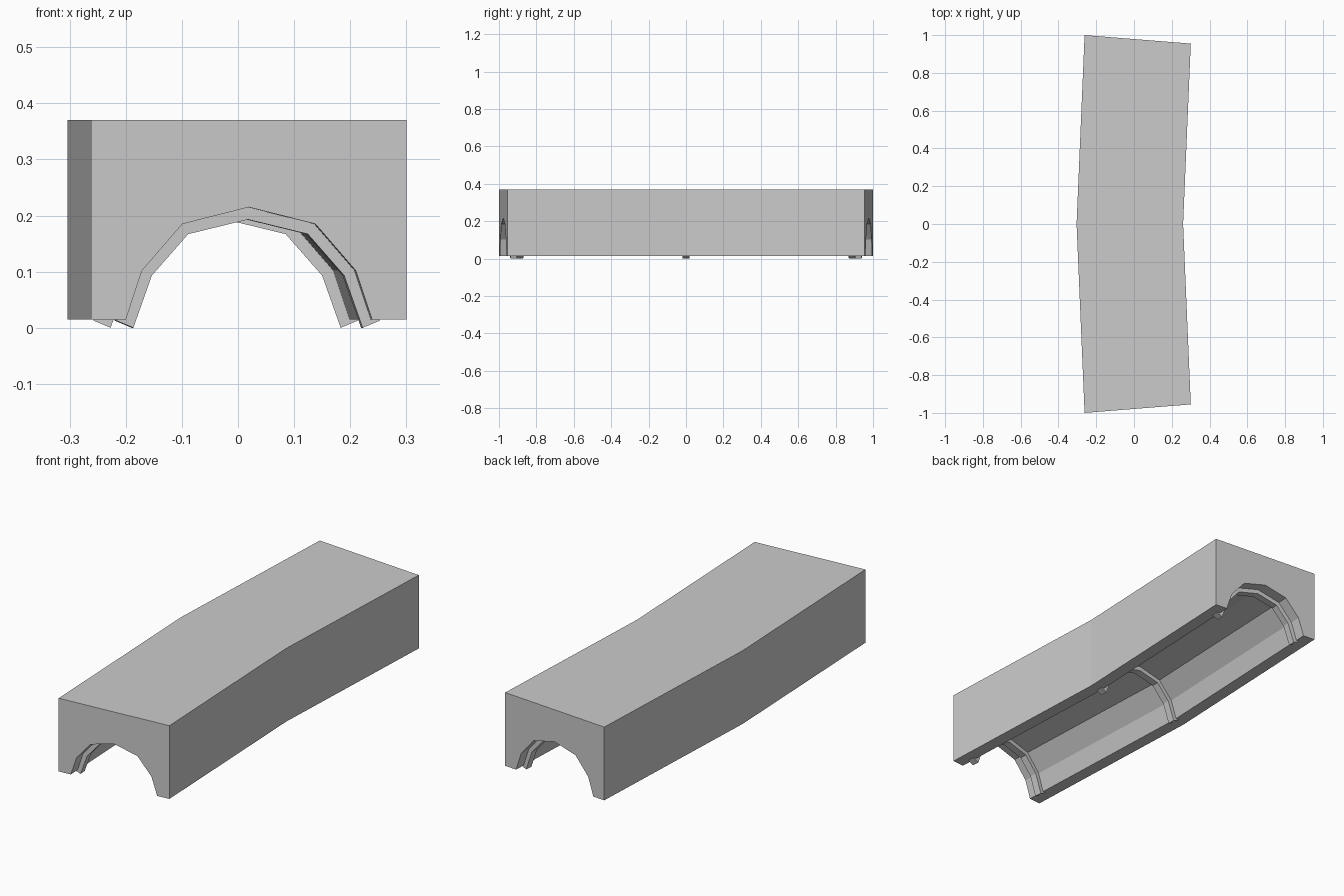
import bpy, bmesh
from math import sin, cos, radians

if "Cube" in bpy.data.objects:
    bpy.data.objects.remove(bpy.data.objects["Cube"])

TILT = radians(4.55)          # turn of the end sections around z
MID_X, END_X, END_Y = -0.022, 0.0195, 0.9775


def mirrored(half):
    """Mirror a left half profile (ending on x = 0) to the right side."""
    return half + [(-x, z) for x, z in reversed(half) if x != 0]


def section(profile, cx, cy, angle, shift=0.0):
    """Place a profile in space: turned around z, shifted along its normal."""
    return [(cx + x * cos(angle) - shift * sin(angle),
             cy + x * sin(angle) + shift * cos(angle), z) for x, z in profile]


def loft(name, rings):
    """Closed solid through a list of matching sections."""
    bm = bmesh.new()
    vs = [[bm.verts.new(p) for p in ring] for ring in rings]
    n = len(vs[0])
    for a, b in zip(vs, vs[1:]):
        for i in range(n):
            j = (i + 1) % n
            bm.faces.new((a[i], a[j], b[j], b[i]))
    bm.faces.new(vs[0])
    bm.faces.new(vs[-1])
    bmesh.ops.recalc_face_normals(bm, faces=bm.faces)
    mesh = bpy.data.meshes.new(name)
    bm.to_mesh(mesh)
    bm.free()
    obj = bpy.data.objects.new(name, mesh)
    bpy.context.collection.objects.link(obj)
    return obj


# Block with arched tunnel, bent in the middle
tunnel = mirrored([(-0.22, 0.015), (-0.191, 0.102), (-0.119, 0.185), (0, 0.215)])
body = tunnel + [(0.282, 0.015), (0.282, 0.37), (-0.282, 0.37), (-0.282, 0.015)]
loft("tunnel_block", [section(body, END_X, -END_Y, TILT),
                      section(body, MID_X, 0, 0),
                      section(body, END_X, END_Y, -TILT)])

# Arched ribs lining the tunnel, slightly embedded in the block
inner = mirrored([(-0.205, 0.0), (-0.172, 0.093), (-0.107, 0.167), (0, 0.193)])
outer = mirrored([(-0.236, 0.013), (-0.2, 0.112), (-0.124, 0.199), (0, 0.228)])
rib = inner + outer[::-1]
RIB_Y, HALF = 0.905, 0.018
for name, s in (("front_rib", -1), ("middle_rib", 0), ("back_rib", 1)):
    cx = MID_X + (END_X - MID_X) * abs(s) * RIB_Y / END_Y
    loft(name, [section(rib, cx, s * RIB_Y, -s * TILT, d) for d in (-HALF, HALF)])
